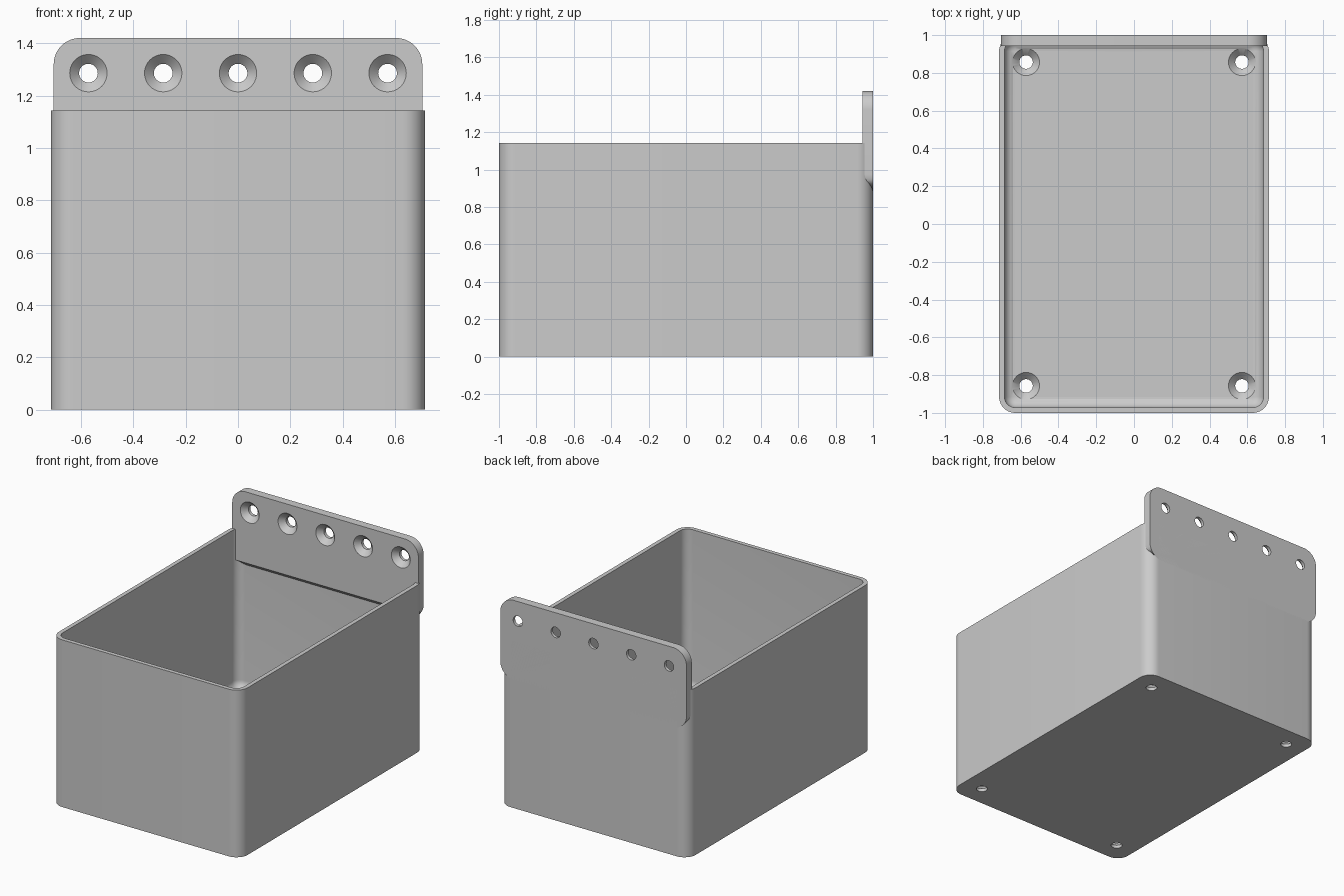
import bpy, bmesh, math
from mathutils import Matrix, Vector

cube = bpy.data.objects.get("Cube")
if cube:
    bpy.data.objects.remove(cube, do_unlink=True)

MM = 1 / 35                       # design unit: the tray is 70 units long
W, D, H = 25 * MM, 35 * MM, 40 * MM   # half width, half depth, height
WALL, FLOOR, R = MM, 2 * MM, 3 * MM

grey = bpy.data.materials.new("plain_grey")
grey.use_nodes = True
grey.diffuse_color = (0.6, 0.6, 0.6, 1)
grey.node_tree.nodes["Principled BSDF"].inputs["Base Color"].default_value = (0.6, 0.6, 0.6, 1)


def rounded_rect(hw, hh, r, n=10):
    """Counter-clockwise outline of a rounded rectangle."""
    pts = []
    for i, (sx, sy) in enumerate(((1, 1), (-1, 1), (-1, -1), (1, -1))):
        for k in range(n + 1):
            a = math.pi / 2 * (i + k / n)
            pts.append((sx * (hw - r) + r * math.cos(a), sy * (hh - r) + r * math.sin(a)))
    return pts


def loft(name, rings):
    """Skin a list of equal-length rings and cap both ends."""
    bm = bmesh.new()
    loops = [[bm.verts.new(p) for p in ring] for ring in rings]
    for a, b in zip(loops, loops[1:]):
        for i in range(len(a)):
            j = (i + 1) % len(a)
            bm.faces.new((a[i], a[j], b[j], b[i]))
    bm.faces.new(loops[0][::-1])
    bm.faces.new(loops[-1])
    bmesh.ops.recalc_face_normals(bm, faces=bm.faces)
    mesh = bpy.data.meshes.new(name)
    bm.to_mesh(mesh)
    bm.free()
    mesh.materials.append(grey)
    ob = bpy.data.objects.new(name, mesh)
    bpy.context.collection.objects.link(ob)
    return ob


def drill(ob, spots, axis, depth):
    """Cut countersunk holes; axis points from the wide mouth into the part."""
    turn = Vector((0, 0, 1)).rotation_difference(Vector(axis)).to_matrix().to_4x4()
    wide, narrow = 2.5 * MM, 1.25 * MM
    profile = [(wide + 0.01, -0.01), (narrow, wide - narrow), (narrow, depth + 0.02)]
    for spot in spots:
        place = Matrix.Translation(spot) @ turn
        rings = [[place @ Vector((r * math.cos(k * math.tau / 40), r * math.sin(k * math.tau / 40), z))
                  for k in range(40)] for r, z in profile]
        cutter = loft("hole_cutter", rings)
        cutter.hide_render = True
        mod = ob.modifiers.new("hole", "BOOLEAN")
        mod.operation, mod.solver, mod.object = "DIFFERENCE", "EXACT", cutter
        bpy.context.view_layer.objects.active = ob
        bpy.ops.object.modifier_apply(modifier=mod.name)
        bpy.data.objects.remove(cutter, do_unlink=True)


def smooth(ob):
    bpy.ops.object.select_all(action="DESELECT")
    ob.select_set(True)
    bpy.context.view_layer.objects.active = ob
    bpy.ops.object.shade_smooth_by_angle(angle=math.radians(30))


# Open tray: outer wall, rim, inner wall and a filleted floor
def level(inset, r, z):
    return [(x, y, z) for x, y in rounded_rect(W - inset, D - inset, r)]


fillet = 1.9 * MM
rings = [level(0, R, 0), level(0, R, H), level(WALL, 2 * MM, H)]
for k in range(9):
    a = math.pi / 2 * k / 8
    s = fillet * (1 - math.cos(a))
    rings.append(level(WALL + s, 2 * MM - s, FLOOR + fillet * (1 - math.sin(a))))
tray = loft("tray", rings)
drill(tray, [(sx * 20 * MM, sy * 30 * MM, FLOOR) for sx in (-1, 1) for sy in (-1, 1)],
      (0, 0, -1), FLOOR)
smooth(tray)

# Mounting plate: rounded, with its lower edge sloped towards the back
T, low, high = 2 * MM, 0.877, 1.42
outline = rounded_rect(0.704, (high - low) / 2, 0.1, 12)
mid = (high + low) / 2
back = [(x, D, mid + z) for x, z in outline]
front = [(x, D - T, max(mid + z, low + T)) for x, z in outline]
plate = loft("mounting_plate", [front, back])
drill(plate, [(i * 10 * MM, D - T, 45 * MM) for i in range(-2, 3)], (0, 1, 0), T)
smooth(plate)
